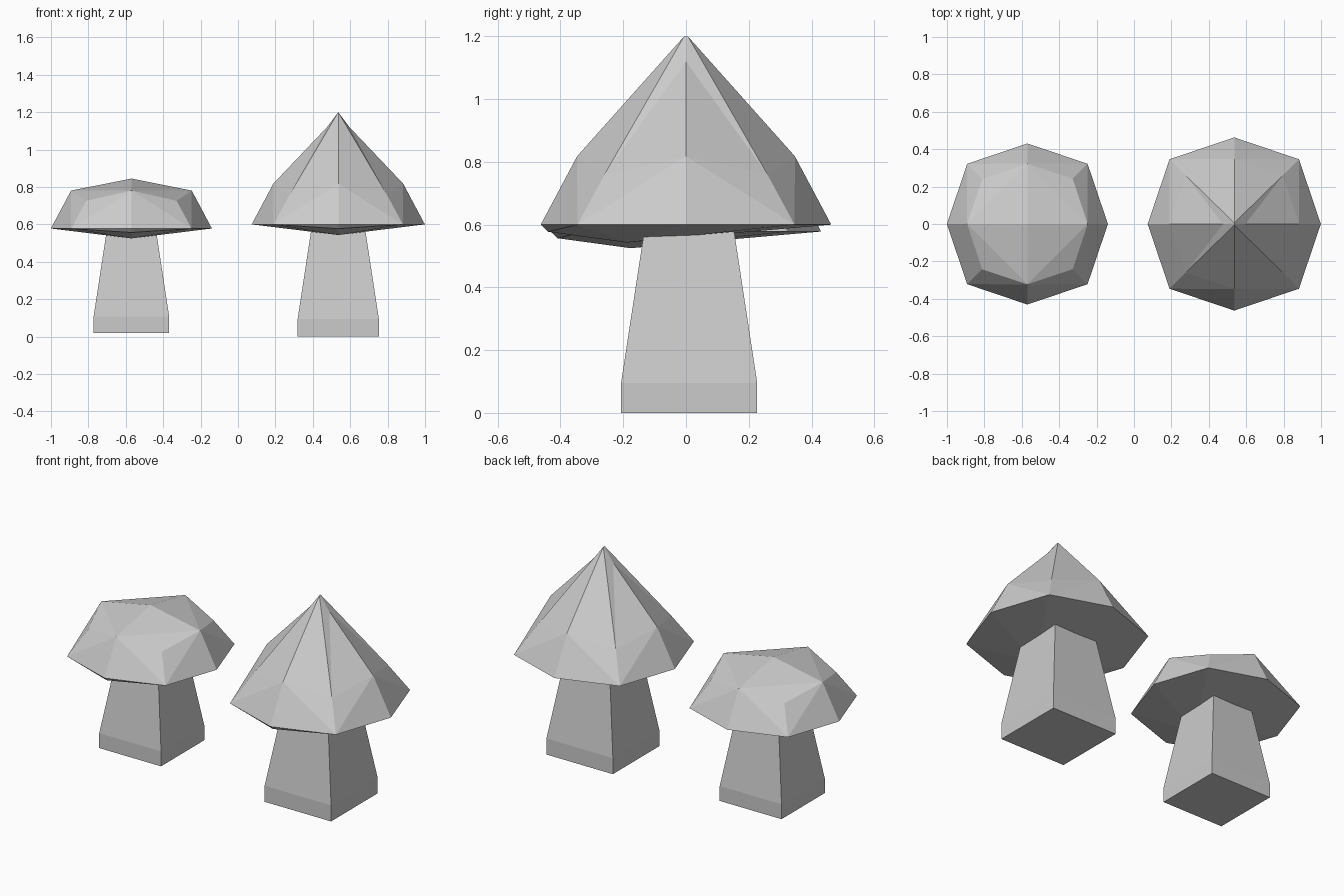
import bpy, bmesh

if "Cube" in bpy.data.objects:
    bpy.data.objects.remove(bpy.data.objects["Cube"])


def finish(name, bm, loc, s):
    bmesh.ops.recalc_face_normals(bm, faces=bm.faces)
    me = bpy.data.meshes.new(name)
    bm.to_mesh(me)
    bm.free()
    ob = bpy.data.objects.new(name, me)
    ob.location = loc
    ob.scale = (s, s, s)
    bpy.context.collection.objects.link(ob)
    return ob


def stem(name, loc, s):
    # square stem: straight foot, then a taper up into the cap
    bm = bmesh.new()
    cy = 0.01
    rings = []
    for half, z in [(0.217, 0), (0.217, 0.095), (0.14, 0.6)]:
        rings.append([bm.verts.new((x * half, cy + y * half, z))
                      for x, y in [(-1, -1), (1, -1), (1, 1), (-1, 1)]])
    for a, b in zip(rings, rings[1:]):
        for i in range(4):
            j = (i + 1) % 4
            bm.faces.new((a[i], a[j], b[j], b[i]))
    bm.faces.new(rings[0])
    bm.faces.new(rings[-1])
    finish(name, bm, loc, s)


def octagon(bm, axis, axis_z, diag, diag_z):
    # even entries lie on the axes (+x, +y, -x, -y), odd ones on the diagonals
    dirs = [(1, 0), (1, 1), (0, 1), (-1, 1), (-1, 0), (-1, -1), (0, -1), (1, -1)]
    out = []
    for i, (x, y) in enumerate(dirs):
        r, z = (diag, diag_z) if i % 2 else (axis, axis_z)
        out.append(bm.verts.new((x * r, y * r, z)))
    return out


def cap(name, loc, s, pointed):
    bm = bmesh.new()
    rim = octagon(bm, 0.463, 0.6, 0.346, 0.6)
    mid = octagon(bm, 0.347, 0.818, 0.26, 0.759)
    tri = lambda *v: bm.faces.new(v)

    # sloping sides
    for i in range(0, 8, 2):
        for d in (i - 1, (i + 1) % 8):
            tri(mid[i], rim[i], rim[d])
            tri(mid[i], rim[d], mid[d])

    # underside with its low point pulled forward
    low = bm.verts.new((0, -0.19, 0.543))
    lip = bm.verts.new((0, -0.44, 0.577))
    for i in range(8):
        j = (i + 1) % 8
        if 6 in (i, j):
            side = rim[j if i == 6 else i]
            tri(rim[6], side, lip)
            tri(side, lip, low)
        else:
            tri(rim[i], rim[j], low)

    if pointed:
        # tall peak with a tiny notch running along x
        back = bm.verts.new((0, 0.006, 1.2))
        front = bm.verts.new((0, -0.006, 1.2))
        right = bm.verts.new((0.06, 0, 1.12))
        left = bm.verts.new((-0.06, 0, 1.12))
        for tip, y, ds in ((back, 2, (1, 3)), (front, 6, (7, 5))):
            for d, x, inner in zip(ds, (0, 4), (right, left)):
                tri(tip, mid[y], mid[d])
                tri(tip, mid[d], inner)
                tri(inner, mid[d], mid[x])
        tri(back, right, front)
        tri(back, front, left)
    else:
        # low rounded crown
        top = bm.verts.new((0, 0, 0.887))
        for i in range(0, 8, 2):
            j = (i + 2) % 8
            tri(top, mid[i], mid[j])
            tri(mid[i], mid[i + 1], mid[j])
    finish(name, bm, loc, s)


# small flat mushroom on the left, tall pointed one on the right
for label, loc, s, pointed in [("flat", (-0.57, 0, 0.02), 0.93, False),
                               ("pointed", (0.536, 0, 0), 1.0, True)]:
    stem(label + "_mushroom_stem", loc, s)
    cap(label + "_mushroom_cap", loc, s, pointed)
